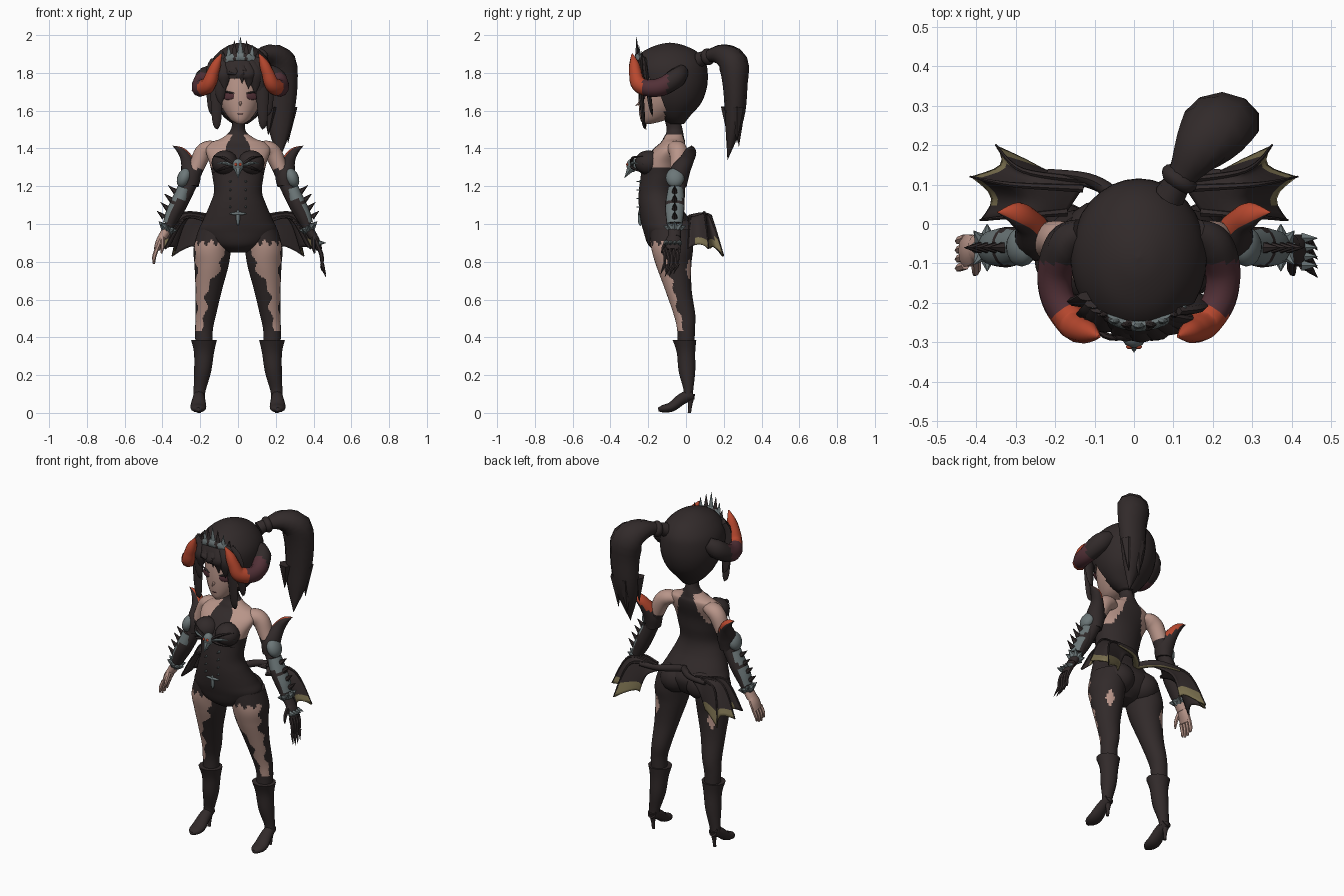
import bpy, bmesh, math
from mathutils import Vector, Matrix, Euler

cube = bpy.data.objects.get("Cube")
if cube:
    bpy.data.objects.remove(cube, do_unlink=True)


def material(name, red, green, blue):
    mat = bpy.data.materials.new(name)
    mat.use_nodes = True
    mat.diffuse_color = (red, green, blue, 1)
    mat.node_tree.nodes["Principled BSDF"].inputs["Base Color"].default_value = (red, green, blue, 1)
    return mat


BLACK = material("charcoal", .031, .023, .023)
SKIN = material("skin", .48, .3, .25)
ORANGE = material("horn orange", .48, .065, .028)
PURPLE = material("dark plum", .085, .03, .038)
GRAY = material("steel gray", .15, .185, .19)
KHAKI = material("khaki lining", .2, .165, .08)
HEAD = .012  # the head sits slightly to the left


def curve_through(rows, steps):
    """Catmull-Rom interpolation of equal-length tuples."""
    out = []
    last = len(rows) - 1
    for i in range(last):
        quad = [rows[max(i - 1, 0)], rows[i], rows[i + 1], rows[min(i + 2, last)]]
        for k in range(steps):
            t = k / steps
            out.append([b + .5 * t * (c - a + t * (2 * a - 5 * b + 4 * c - d + t * (3 * (b - c) + d - a)))
                        for a, b, c, d in zip(*quad)])
    return out + [list(rows[-1])]


def finish(name, bm, mats, rule=None):
    bm.normal_update()
    for face in bm.faces:
        face.smooth = True
        if rule:
            face.material_index = int(rule(face.calc_center_median(), face.normal))
    mesh = bpy.data.meshes.new(name)
    bm.to_mesh(mesh)
    bm.free()
    for mat in mats:
        mesh.materials.append(mat)
    mesh.set_sharp_from_angle(angle=math.radians(50))
    obj = bpy.data.objects.new(name, mesh)
    bpy.context.scene.collection.objects.link(obj)
    return obj


def loft(name, rows, *mats, rule=None, sides=16, steps=4, level=False, ref=(0, 1, 0), cut=None):
    """Skin ellipses (x, y, z, half width, half depth), level or square to the path."""
    rings = curve_through(rows, steps)
    spots = [Vector(r[:3]) for r in rings]
    bm = bmesh.new()
    loops = []
    for i, ring in enumerate(rings):
        u, v = Vector((1, 0, 0)), Vector((0, 1, 0))
        if not level:
            along = (spots[min(i + 1, len(spots) - 1)] - spots[max(i - 1, 0)]).normalized()
            u = along.cross(Vector(ref)).normalized()
            v = u.cross(along)
        wide, deep = max(ring[3], .001), max(ring[4], .001)
        turns = [math.tau * k / sides for k in range(sides)]
        loops.append([bm.verts.new(spots[i] + u * wide * math.cos(t) + v * deep * math.sin(t)) for t in turns])
    for low, high in zip(loops, loops[1:]):
        for k in range(sides):
            n = (k + 1) % sides
            bm.faces.new((low[k], low[n], high[n], high[k]))
    bm.faces.new(loops[0])
    bm.faces.new(loops[-1])
    bmesh.ops.recalc_face_normals(bm, faces=bm.faces)
    if cut:
        doomed = [f for f in bm.faces if cut(f.calc_center_median())]
        bmesh.ops.delete(bm, geom=doomed, context='FACES')
    return finish(name, bm, mats, rule)


def spike(name, base, tip, radius, mat, thin=1):
    ref = (0, 0, 1) if abs(tip[1] - base[1]) > abs(tip[2] - base[2]) else (0, 1, 0)
    loft(name, [(*base, radius, radius * thin), (*tip, 0, 0)], mat, sides=6, steps=1, ref=ref)


def ball(name, place, size, mat, turn=(0, 0, 0)):
    bm = bmesh.new()
    matrix = Matrix.LocRotScale(Vector(place), Euler(turn), Vector(size))
    bmesh.ops.create_uvsphere(bm, u_segments=16, v_segments=10, radius=1, matrix=matrix)
    finish(name, bm, [mat])


def flip(rows, s, shift=0):
    return [(r[0] * s + shift, *r[1:]) for r in rows]


# Torso with a halter suit that leaves the shoulders bare
def bare_shoulder(c, n):
    slope = .5 if n.y < 0 else .38
    return 1.3 < c.z < 1.475 and abs(c.x) > .042 + (1.45 - c.z) * slope


loft("torso", [(0, -.09, .85, .05, .06), (0, -.09, .89, .15, .11), (0, -.09, .96, .205, .135),
               (0, -.11, 1.02, .185, .13), (0, -.14, 1.1, .15, .11), (0, -.15, 1.17, .127, .1),
               (0, -.14, 1.25, .135, .1), (0, -.13, 1.32, .15, .1), (0, -.095, 1.39, .17, .085),
               (0, -.07, 1.43, .145, .066), (0, -.065, 1.455, .085, .055), (0, -.06, 1.5, .038, .042),
               (HEAD, -.08, 1.58, .038, .042)],
     BLACK, SKIN, rule=bare_shoulder, sides=64, steps=10, level=True)

# Face
loft("face", flip([(0, -.205, 1.53, .015, .02), (0, -.17, 1.555, .055, .072), (0, -.13, 1.62, .1, .12),
                   (0, -.105, 1.7, .125, .145), (0, -.09, 1.8, .13, .15)], 1, HEAD), SKIN, sides=24, level=True)
spike("nose", (HEAD, -.24, 1.645), (HEAD, -.268, 1.625), .012, SKIN)
ball("lips", (HEAD, -.244, 1.583), (.015, .005, .004), PURPLE)

# Hair cap, fringe and ponytail
loft("hair_cap", flip([(0, -.05, 1.53, .04, .04), (0, -.06, 1.57, .09, .08), (0, -.065, 1.64, .14, .145),
                       (0, -.075, 1.72, .168, .185), (0, -.085, 1.8, .172, .2), (0, -.085, 1.86, .155, .187),
                       (0, -.085, 1.915, .11, .14), (0, -.085, 1.95, .05, .06), (0, -.085, 1.96, 0, 0)], 1, HEAD),
     BLACK, sides=32, steps=5, level=True, cut=lambda c: c.y < -.11 and c.z < 1.77 and abs(c.x - HEAD) < .14)


def hair_front(x):
    return -.09 - .19 * math.sqrt(max(0, 1 - (x / .172) ** 2))


for x, z in ((-.148, 1.57), (-.125, 1.5), (-.105, 1.63), (-.085, 1.7), (-.03, 1.765), (.01, 1.745),
             (.045, 1.715), (.08, 1.69), (.105, 1.66), (.12, 1.5), (.148, 1.57)):
    root, mid = x * .75 - .02, x * .95 - .005
    loft("fringe_lock", flip([(root, hair_front(root) + .03, 1.87, .025, .012), (mid, hair_front(mid) - .006, 1.8, .036, .014),
                              (x, hair_front(x), z + .05, .024, .01), (x * .97, hair_front(x) + .01, z, 0, 0)], 1, HEAD),
         BLACK, sides=8)

loft("ponytail", [(.09, .07, 1.87, .04, .04), (.12, .12, 1.89, .033, .037), (.165, .19, 1.895, .058, .07),
                  (.215, .25, 1.85, .08, .096), (.23, .26, 1.74, .066, .09), (.225, .26, 1.6, .055, .078),
                  (.22, .245, 1.48, .035, .055), (.22, .22, 1.34, 0, 0)], BLACK, sides=10, steps=3, ref=(1, 0, 0))
ball("hair_tie", (.115, .115, 1.885), (.05, .03, .045), BLACK, turn=(.2, 0, -.6))
for x, y, z in ((.16, .22, 1.47), (.265, .27, 1.43), (.2, .28, 1.41)):
    spike("ponytail_strand", (x + .01, y, 1.62), (x, y, z), .04, BLACK)

# Tiara with alternating plates and points
band = []
for k in range(-4, 5):
    a = k * .2
    spot = Vector((HEAD + .15 * math.sin(a), -.09 - .168 * math.cos(a), 1.885 - .0035 * k * k))
    band.append((*spot, .014, .026))
    height = .105 - abs(k) * .014
    spike("tiara_spike", spot, spot + Vector((spot.x * .1, -.005, height)), .019, BLACK if k % 2 else GRAY, thin=.6)
loft("tiara_band", band, GRAY, BLACK, rule=lambda c, n: abs(math.sin((c.x - HEAD) * 55)) > .88,
     sides=8, steps=4, ref=(0, 0, 1))

# Chest ornament and buckle
ball("chest_skull", (0, -.285, 1.31), (.03, .03, .036), GRAY)
spike("skull_jaw", (0, -.295, 1.29), (0, -.325, 1.245), .022, GRAY)
ball("buckle", (0, -.243, 1.035), (.01, .012, .045), GRAY)
ball("buckle_bar", (0, -.245, 1.055), (.045, .01, .008), GRAY)

for s, label in ((1, "left"), (-1, "right")):
    # Eye
    yaw = s * .42
    ball(label + "_eye", (HEAD + s * .064, -.231, 1.677), (.036, .006, .02), PURPLE, turn=(0, 0, yaw))
    ball(label + "_lash", (HEAD + s * .066, -.232, 1.698), (.04, .006, .005), BLACK, turn=(0, -s * .15, yaw))

    # Curled horn
    loft(label + "_horn", flip([(.14, -.02, 1.81, .035, .04), (.185, -.05, 1.775, .05, .055), (.212, -.12, 1.73, .046, .05),
                                (.205, -.19, 1.72, .043, .046), (.168, -.25, 1.74, .04, .042),
                                (.145, -.268, 1.8, .033, .034), (.125, -.275, 1.85, .025, .026),
                                (.1, -.285, 1.9, .004, .004)], s, HEAD),
         BLACK, PURPLE, ORANGE, rule=lambda c, n: (c.y < -.1) + (c.y + abs(c.x - HEAD) * .5 < -.12), sides=10, steps=6, ref=(.3, .3, 1))

    # Breast, rib claws and studs
    ball(label + "_breast", (s * .07, -.2, 1.325), (.07, .072, .065), BLACK)
    for k in range(3):
        rise = .05 - k * .045
        loft(label + "_rib_claw", flip([(.02, -.285, 1.31, .009, .009), (.075, -.282, 1.32 + rise * .6, .008, .008),
                                        (.135, -.225, 1.31 + rise, 0, 0)], s), GRAY if k == 1 else BLACK, sides=6, ref=(0, 0, 1))
    for k in range(4):
        z = 1.09 + k * .045
        spike(label + "_corset_stud", (s * .04, -.235, z), (s * .042, -.265, z), .008, GRAY)
    ball(label + "_skull_eye", (s * .012, -.311, 1.315), (.008, .006, .008), ORANGE)

    # Leg in torn stocking
    def torn(c, n):
        angle = math.degrees(math.atan2(n.x * s, -n.y))
        jag = 8 * math.sin(c.z * 65) + 6 * math.sin(c.z * 31)
        front = max(0, c.z - .62) * -230 + 8
        hole = abs(angle - 150) / 18 + abs(c.z - .76) / .06 < 1
        top = .9 + .015 * math.sin(angle * .2)
        return hole or (.43 < c.z < top and front + jag < angle < 66 + jag)

    loft(label + "_leg", flip([(.11, -.08, .97, .1, .11), (.135, -.073, .87, .1, .11), (.14, -.065, .78, .09, .093),
                               (.155, -.04, .65, .07, .07), (.17, -.008, .52, .054, .057), (.18, 0, .44, .047, .047),
                               (.18, 0, .34, .045, .045)], s),
         BLACK, SKIN, rule=torn, sides=60, steps=14, level=True)
    ball(label + "_buttock", (s * .085, -.035, .94), (.095, .095, .09), BLACK)

    # High-heeled boot
    loft(label + "_boot", flip([(.18, -.008, .385, .068, .064), (.18, 0, .32, .053, .05), (.187, .005, .22, .045, .045),
                                (.203, .013, .12, .032, .026), (.206, .01, .085, .03, .028)], s), BLACK, sides=14, level=True)
    loft(label + "_foot", flip([(.206, .035, .1, .026, .03), (.208, -.02, .075, .034, .03), (.21, -.075, .033, .042, .026),
                                (.21, -.12, .022, .036, .02), (.21, -.147, .018, .012, .01)], s), BLACK, sides=12, ref=(0, 0, 1))
    loft(label + "_heel", flip([(.206, .025, .1, .024, .024), (.206, .022, .04, .011, .011), (.206, .018, 0, .009, .009)], s),
         BLACK, sides=8, level=True)

    # Arm with long glove
    loft(label + "_arm", flip([(.1, -.06, 1.4, .025, .035), (.145, -.05, 1.4, .042, .05), (.185, -.04, 1.375, .047, .048),
                               (.22, -.04, 1.3, .041, .045), (.26, -.045, 1.2, .038, .042), (.32, -.055, 1.08, .038, .045),
                               (.365, -.06, .99, .027, .036), (.4, -.062, .93, .024, .035)], s),
         SKIN, BLACK, rule=lambda c, n: c.z < 1.29 and (s > 0 or c.z > .97), sides=18, steps=6)
    loft(label + "_sleeve_flare", flip([(.25, -.045, 1.2, .042, .048), (.25, -.035, 1.27, .052, .054), (.27, .005, 1.34, .034, .038),
                                        (.3, .025, 1.385, .022, .03), (.347, .03, 1.415, 0, 0)], s),
         BLACK, ORANGE, rule=lambda c, n: c.z > 1.315 and n.y > -.5 and n.z - .7 * n.x * s > .12, sides=16, steps=5)

    # Arm plates, spikes and wrist guard
    ball(label + "_elbow_plate", (s * .285, -.058, 1.245), (.036, .05, .055), GRAY, turn=(0, -s * .4, 0))
    loft(label + "_forearm_plate", flip([(.285, -.055, 1.19, .036, .04), (.315, -.058, 1.11, .043, .051), (.345, -.06, 1.05, .04, .048),
                                         (.365, -.06, 1, .033, .042)], s), BLACK, GRAY, sides=16,
         rule=lambda c, n: (n.x * s > .5 and abs(c.z - 1.12) > .012) or (n.y < -.7 and c.z > 1.13))
    for k in range(4):
        z = 1.17 - k * .045
        x = .33 + k * .02
        spike(label + "_arm_spike", (s * x, -.06, z), (s * (x + .04), -.06, z + .035), .016, BLACK)
    for k in range(8):
        a = k * math.tau / 8
        away = Vector((s * math.cos(a) * .8, math.sin(a), math.cos(a) * .4))
        wrist = Vector((s * .372, -.06, .975))
        spike(label + "_wrist_spike", wrist + away * .02, wrist + away * .06 + Vector((0, 0, .015)), .024, GRAY)

    # Hand: a clawed gauntlet on the left, bare on the right
    glove = BLACK if s > 0 else SKIN
    loft(label + "_palm", flip([(.392, -.062, .95, .02, .028), (.415, -.066, .905, .021, .042), (.43, -.07, .865, .016, .04)], s),
         glove, sides=10)
    reach = .75 if s > 0 else .785
    for k in range(4):
        y = -.105 + k * .023
        end = reach + abs(k - 1.4) * .012
        loft(label + "_finger", flip([(.427, y, .875, .011, .011), (.443, y - .006, .83, .011, .01),
                                      (.445, y - .01, end, .006, .006)], s), glove, sides=6)
        if s > 0:
            spike("left_claw", (.445, y - .008, end + .02), (.465, y - .03, end - .035), .011, BLACK)
            spike("left_knuckle", (.425, y, .9), (.465, y, .9), .016, GRAY)
    loft(label + "_thumb", flip([(.4, -.09, .925, .013, .013), (.4, -.118, .88, .011, .011), (.405, -.128, .845, .004, .004)], s),
         glove, sides=6)

    # Bat-wing tail with khaki along the lower edge
    ribs = [curve_through(flip(rib, s), 7) for rib in (
        ((.17, .03, 1.02), (.29, .02, 1.03), (.39, .01, .87)), ((.13, .09, 1.04), (.31, .1, 1.05), (.415, .12, .87)),
        ((.1, .11, 1.04), (.28, .135, 1.03), (.35, .2, .83)), ((.05, .07, 1.03), (.17, .13, .99), (.22, .13, .87)))]
    bm = bmesh.new()
    columns = []
    for a, b in zip(ribs, ribs[1:]):
        for k in range(7):
            f = k / 6
            sag = 1 - .16 * math.sin(math.pi * f)
            line = [Vector(p).lerp(Vector(q), f) for p, q in zip(a, b)]
            columns.append([bm.verts.new(line[0].lerp(p, sag)) for p in line])
    for left, right in zip(columns, columns[1:]):
        for k in range(len(left) - 1):
            bm.faces.new((left[k], right[k], right[k + 1], left[k + 1]))
    bmesh.ops.remove_doubles(bm, verts=bm.verts, dist=.0005)
    bmesh.ops.recalc_face_normals(bm, faces=bm.faces)
    if sum(f.normal.z for f in bm.faces) < 0:
        bmesh.ops.reverse_faces(bm, faces=bm.faces)
    wing = finish(label + "_tail_wing", bm, (BLACK, KHAKI), rule=lambda c, n: c.z < .925 and c.y > .05)
    shell = wing.modifiers.new("lining", 'SOLIDIFY')
    shell.thickness, shell.offset, shell.material_offset = .009, -1, -1
    for rib in ribs[:3]:
        loft(label + "_wing_rib", [(*p, .011 - k * .0006, .011 - k * .0006) for k, p in enumerate(rib)],
             BLACK, sides=6, steps=1, ref=(0, .3, 1))
    loft(label + "_back_strap", flip([(0, .02, 1.03, .02, .02), (.06, .08, 1.04, .02, .022), (.12, .115, 1.04, .015, .018),
                                      (.22, .13, 1.04, .01, .012)], s), BLACK, KHAKI, sides=8, ref=(0, 0, 1),
         rule=lambda c, n: n.z < -.6)
